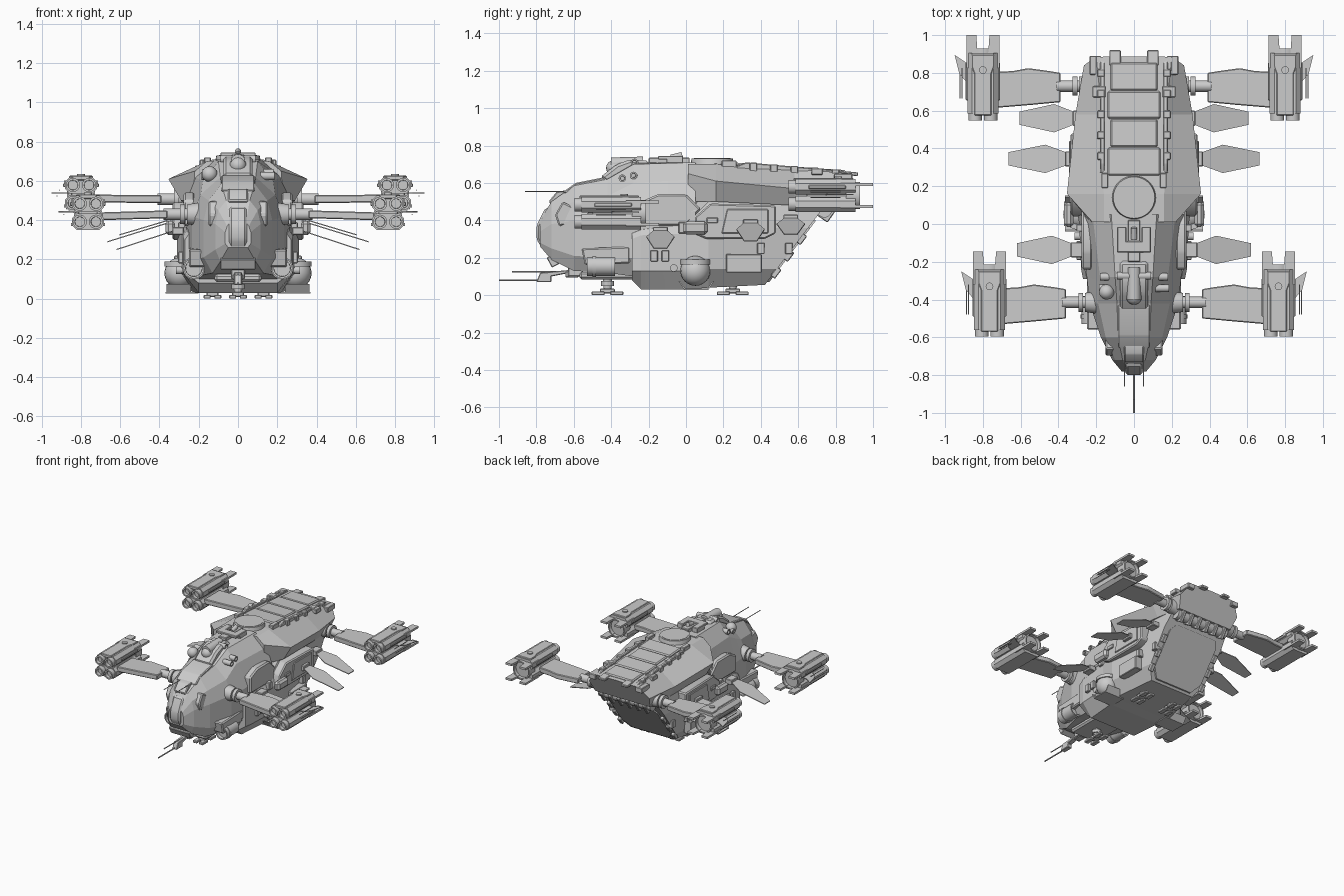
import bpy, bmesh, math
from mathutils import Vector, Matrix

if "Cube" in bpy.data.objects:
    bpy.data.objects.remove(bpy.data.objects["Cube"])

# ---------- helpers ----------
def emit(name, bm, mirror=False, bevel=0, sharp=0.4):
    bmesh.ops.recalc_face_normals(bm, faces=bm.faces[:])
    if bevel:
        bmesh.ops.bevel(bm, geom=bm.edges[:], offset=bevel, segments=1, affect='EDGES', clamp_overlap=True)
    if mirror:
        d = bmesh.ops.duplicate(bm, geom=bm.verts[:] + bm.edges[:] + bm.faces[:])['geom']
        for v in [g for g in d if isinstance(g, bmesh.types.BMVert)]:
            v.co.x *= -1
        bmesh.ops.reverse_faces(bm, faces=[g for g in d if isinstance(g, bmesh.types.BMFace)])
    for f in bm.faces:
        f.smooth = True
    for e in bm.edges:
        e.smooth = e.calc_face_angle(0) < sharp
    me = bpy.data.meshes.new(name)
    bm.to_mesh(me)
    bm.free()
    ob = bpy.data.objects.new(name, me)
    bpy.context.collection.objects.link(ob)
    return ob

def box(name, c, s, rot=(0, 0, 0), mirror=False, bevel=0.004):
    bm = bmesh.new()
    r = Matrix.Rotation(rot[2], 4, 'Z') @ Matrix.Rotation(rot[1], 4, 'Y') @ Matrix.Rotation(rot[0], 4, 'X')
    bmesh.ops.create_cube(bm, size=1, matrix=Matrix.Translation(c) @ r @ Matrix.Diagonal((*s, 1)))
    return emit(name, bm, mirror, bevel)

def tube(name, p, q, r, r2=None, n=20, mirror=False, bore=0):
    """Cylinder or cone from p to q; bore sinks a hole into both ends."""
    p, q = Vector(p), Vector(q)
    bm = bmesh.new()
    m = Matrix.Translation((p + q) / 2) @ (q - p).to_track_quat('Z', 'Y').to_matrix().to_4x4()
    bmesh.ops.create_cone(bm, cap_ends=True, segments=n, radius1=r, radius2=r if r2 is None else r2,
                          depth=(q - p).length, matrix=m)
    if bore:
        for f in [f for f in bm.faces if len(f.verts) == n]:
            nrm = f.normal.copy()
            bmesh.ops.inset_region(bm, faces=[f], thickness=r - bore)
            bmesh.ops.inset_region(bm, faces=[f], thickness=0.001)
            bmesh.ops.translate(bm, verts=f.verts[:], vec=-nrm * 0.025)
    return emit(name, bm, mirror)

def ball(name, c, r, mirror=False):
    bm = bmesh.new()
    bmesh.ops.create_uvsphere(bm, u_segments=20, v_segments=12, radius=r, matrix=Matrix.Translation(c))
    return emit(name, bm, mirror)

def prism(name, pts, axis, a, b, mirror=False, bevel=0, tilt=0, x0=0):
    """Extrude a (y,z) profile along x or an (x,y) outline along z, with optional slope in x."""
    bm = bmesh.new()
    rings = []
    for t in (a, b):
        co = [(t, u, v) if axis == 'x' else (u, v, t + tilt * (u - x0)) for u, v in pts]
        rings.append([bm.verts.new(c) for c in co])
    bm.faces.new(rings[0]); bm.faces.new(rings[1])
    for i in range(len(pts)):
        j = (i + 1) % len(pts)
        bm.faces.new((rings[0][i], rings[0][j], rings[1][j], rings[1][i]))
    return emit(name, bm, mirror, bevel)

def loft(name, secs):
    """Skin symmetric half-sections (y, shear, [(x,z)...]) running top centre to bottom centre."""
    bm = bmesh.new()
    rings = []
    for y, k, h in secs:
        full = h + [(-x, z) for x, z in reversed(h[1:-1])]
        rings.append([bm.verts.new((x, y + k * z, z)) for x, z in full])
    n = len(rings[0])
    for r, s in zip(rings, rings[1:]):
        for i in range(n):
            bm.faces.new((r[i], r[(i + 1) % n], s[(i + 1) % n], s[i]))
    bm.faces.new(rings[0]); bm.faces.new(rings[-1])
    return emit(name, bm, sharp=0.08)

# ---------- hull ----------
loft("cockpit_hull", [
    (-.78, 0, [(0, .40), (.04, .39), (.055, .37), (.065, .34), (.065, .28), (.05, .26), (0, .26)]),
    (-.72, 0, [(0, .50), (.06, .50), (.10, .45), (.115, .38), (.115, .25), (.09, .19), (0, .19)]),
    (-.60, 0, [(0, .59), (.085, .585), (.15, .50), (.175, .40), (.175, .21), (.13, .13), (0, .13)]),
    (-.42, 0, [(0, .63), (.09, .62), (.19, .53), (.235, .42), (.235, .20), (.18, .12), (0, .12)]),
    (-.28, 0, [(0, .71), (.10, .70), (.18, .60), (.25, .42), (.25, .20), (.20, .10), (0, .10)]),
    (.05, 0, [(0, .71), (.12, .71), (.22, .62), (.28, .45), (.28, .20), (.22, .10), (0, .10)])])
mid = [(0, .62), (.24, .60), (.27, .50), (.31, .36), (.31, .14), (.24, .04), (0, .04)]
loft("main_hull", [
    (-.29, 0, [(0, .34), (.20, .34), (.25, .33), (.27, .30), (.27, .13), (.20, .08), (0, .08)]),
    (-.24, 0, [(0, .36), (.20, .36), (.26, .35), (.28, .32), (.28, .13), (.20, .03), (0, .03)]),
    (.0, 0, [(0, .40), (.20, .40), (.27, .38), (.29, .33), (.29, .13), (.22, .03), (0, .03)]),
    (.12, 0, mid),
    (.38, .76, [(0, .62), (.22, .60), (.25, .50), (.265, .36), (.25, .14), (.19, .055), (0, .055)])])
loft("shoulder_armour", [
    (.01, 0, [(0, .705), (.16, .70), (.22, .65), (.23, .50), (0, .50)]),
    (.16, 0, [(0, .71), (.16, .70), (.355, .61), (.29, .50), (0, .50)]),
    (.58, 0, [(0, .68), (.17, .675), (.31, .57), (.265, .48), (0, .48)]),
    (.56, .5, [(0, .655), (.20, .65), (.265, .56), (.24, .47), (0, .47)])])
loft("rear_ramp", [(.37 + d, .76, [(0, .40), (.18, .40), (.215, .36), (.215, .13), (.16, .07), (0, .07)])
                   for d in (0, .022)])
tube("ramp_roller", (-.23, .74, .455), (.23, .74, .455), .04)
for i in range(6):
    box(f"roller_clamp_{i}", (-.19 + i * .076, .745, .45), (.025, .09, .09), (-.6, 0, 0))
for i, z in enumerate((.12, .21, .30)):
    box(f"ramp_hinge_{i}", (.235, .39 + .76 * z, z), (.03, .03, .06), (-.65, 0, 0), True)

# ---------- cockpit detail ----------
prism("canopy", [(-.66, .55), (-.59, .60), (-.44, .63), (-.40, .60), (-.60, .53)], 'x', -.085, .085, bevel=.006)
prism("windscreen_frame", [(-.735, .50), (-.69, .555), (-.64, .56), (-.68, .44)], 'x', -.05, .05, bevel=.006)
prism("nose_snout", [(-.80, .37), (-.75, .47), (-.70, .46), (-.70, .24), (-.77, .25), (-.80, .30)], 'x', -.045, .045, bevel=.012)
prism("cheek_armour", [(-.70, .43), (-.66, .50), (-.58, .46), (-.58, .38), (-.68, .37)], 'x', .08, .15, True, .008)
prism("jaw_plate", [(-.56, .25), (-.30, .26), (-.30, .17), (-.54, .16)], 'x', .15, .25, True, .008)
box("chin_intake", (0, -.70, .19), (.18, .07, .06), (.5, 0, 0))
prism("dome_housing", [(-.46, .63), (-.37, .70), (-.30, .725), (-.20, .72), (-.18, .65), (-.42, .60)], 'x', -.075, .075, bevel=.015)
ball("sensor_dome", (0, -.385, .68), .042)
tube("dome_top_barrel", (0, -.40, .70), (0, -.23, .705), .036)
ball("headlamp", (-.145, -.36, .635), .04)
for i, (y, z, x) in enumerate([(-.34, .625, .155), (-.28, .64, .15), (-.275, .71, .06)]):
    tube(f"porthole_{i}", (x - .04, y, z), (x + .03, y, z), .02, mirror=True, bore=.012)
tube("nose_aerial", (.05, -.86, .555), (.05, -.62, .555), .003, n=6, mirror=True)

# ---------- chin gun ----------
box("gun_mount", (0, -.59, .125), (.07, .08, .05))
box("gun_cradle", (0, -.61, .11), (.05, .07, .03))
prism("gun_body", [(-.78, .12), (-.62, .135), (-.62, .12), (-.72, .10), (-.72, .07), (-.80, .07)], 'x', -.02, .02, bevel=.004)
tube("gun_barrel", (0, -1, .08), (0, -.72, .08), .005, n=8)
tube("gun_upper_barrel", (0, -.93, .125), (0, -.66, .125), .004, n=8)

# ---------- roof ----------
tube("roof_hatch_ring", (0, .14, .68), (0, .14, .73), .12, .11, 32)
tube("roof_hatch_lid", (0, .14, .72), (0, .14, .733), .098, n=32)
box("roof_spine", (0, -.09, .715), (.065, .22, .04))
box("spine_block", (0, -.12, .735), (.18, .06, .02))
box("spine_rear_block", (.065, -.06, .725), (.05, .09, .04), mirror=True)
tube("spine_sensor", (0, -.08, .735), (0, -.02, .75), .016)
for i, y in enumerate((.33, .48, .63, .78)):
    box(f"roof_plate_{i}", (0, y, .692 - .07 * (y - .3)), (.28 - .03 * (i % 2), .147, .03), (-.06, 0, 0), bevel=.008)
prism("roof_rail", [(.27, .69), (.32, .71), (.84, .665), (.88, .64), (.86, .62), (.27, .66)], 'x', .155, .18, True, .005)
for i in range(5):
    y = .36 + i * .11
    box(f"rail_clamp_{i}", (.175, y, .688 - .08 * (y - .3)), (.04, .04, .05), mirror=True)
box("roof_lamp", (.155, .23, .70), (.035, .08, .04), mirror=True)
box("tail_bracket", (.10, .88, .65), (.06, .08, .02), (-.1, 0, 0), True)
box("tail_corner", (.205, .84, .63), (.06, .10, .04), mirror=True)
box("roof_vent", (.185, .70, .66), (.07, .06, .035), mirror=True)

# ---------- hull sides ----------
prism("side_door", [(.04, .33), (.11, .30), (.42, .30), (.48, .33), (.48, .48), (.13, .49), (.05, .42)], 'x', .26, .335, True, .008)
prism("door_inner_panel", [(.19, .33), (.44, .33), (.44, .46), (.22, .46)], 'x', .30, .343, True, .004)
box("door_handle", (.335, .14, .40), (.02, .06, .03), mirror=True)
box("side_locker", (.295, .31, .17), (.06, .19, .10), mirror=True)
prism("forward_upper_plate", [(-.24, .37), (-.24, .50), (-.15, .54), (.0, .54), (.08, .46), (0, .37)], 'x', .22, .278, True, .01)
for i, (y, z) in enumerate([(-.17, .21), (-.11, .21), (-.02, .36), (.40, .25), (.55, .25)]):
    box(f"side_fitting_{i}", (.28 if y < .5 else .255, y, z), (.05, .04, .06), mirror=True)
box("side_cleat", (.345, .05, .36), (.05, .13, .07), mirror=True, bevel=.015)
tube("side_cap", (.27, -.065, .145), (.315, -.065, .145), .02, mirror=True)
ball("belly_ball", (.295, .05, .13), .08, True)
tube("belly_ball_collar", (.295, .05, .165), (.295, .05, .19), .08, n=24, mirror=True)
prism("belly_step", [(-.01, .035), (.12, .035), (.12, .027), (-.01, .027)], 'x', .2, .37, True)
for s in (0, 1):
    y0, y1 = ((-.04, -.01), (.15, .12))[s]
    prism(f"belly_step_flap_{s}", [(y0, .075), (y1, .03), (y1 + .006 - .012 * s, .035), (y0 + .008 - .016 * s, .075)],
          'x', .24, .365, True)
tube("search_light", (.225, -.53, .155), (.225, -.38, .155), .052, n=24, mirror=True, bore=.042)
tube("search_light_band", (.225, -.50, .155), (.225, -.48, .155), .057, n=24, mirror=True)
box("belly_keel", (0, -.40, .105), (.24, .34, .04), bevel=.012)

# ---------- landing feet: one in front, two behind ----------
for tag, x, y in (("front", 0, -.42), ("rear", .13, .25)):
    mir = x > 0
    tube(f"{tag}_leg", (x, y, .02), (x, y, .12), .02, .026, 12, mir)
    tube(f"{tag}_leg_collar", (x, y, .05), (x, y, .075), .034, n=12, mirror=mir)
    box(f"{tag}_foot", (x, y, .022), (.06, .08, .025), mirror=mir)
    for s in (-1, 1):
        for dx in (-.027, .027):
            box(f"{tag}_toe_{s}_{dx}", (x + dx, y + s * .05, .01), (.036, .07, .02), mirror=mir)

# ---------- leaf fins ----------
for i, (xr, xt, y, zr, zt) in enumerate([(.33, .62, -.137, .345, .25), (.36, .665, .345, .385, .29), (.32, .605, .56, .41, .325)]):
    m = xr + (xt - xr) * .36
    prism(f"leaf_fin_{i}", [(xr, y - .035), (m, y - .075), (xt, y - .035), (xt, y + .035), (m, y + .075), (xr, y + .035)],
          'z', zr - .003, zr + .003, True, tilt=(zt - zr) / (xt - xr), x0=xr)
    box(f"fin_bracket_{i}", (xr - .025, y, zr), (.06, .08, .04), mirror=True)

# ---------- wings and engine pods ----------
def engine(tag, y, x, z, wz, root, slope):
    """y: pod middle, x: pod centre, z: pod middle height, wz: wing height."""
    wy = y - .055
    h = wy + .01
    tube(f"{tag}_wing_hub", (.20, h, wz), (root - .10, h, wz), .06, .05, 24, True)
    tube(f"{tag}_wing_ring", (root - .09, h, wz), (root - .065, h, wz), .05, n=24, mirror=True)
    tube(f"{tag}_wing_axle", (root - .12, h, wz), (root + .02, h, wz), .03, n=16, mirror=True)
    outline = [(root, wy - .075), (root + .16, wy - .09), (x - .07, wy - .105), (x - .07, wy + .085), (root + .25, wy + .09),
               (root + .17, wy + .105), (root + .06, wy + .09), (root, wy + .08)]
    prism(f"{tag}_wing", outline, 'z', wz - .02, wz + .02, True, .005, slope, root)
    box(f"{tag}_pod_core", (x, y, z), (.10, .26, .07), mirror=True)
    for row, s in (("upper", 1), ("lower", -1)):
        c = z + s * .046
        bm = bmesh.new()                                   # octagonal casing
        bmesh.ops.create_cone(bm, cap_ends=True, segments=8, radius1=.0455, radius2=.0455, depth=.32,
            matrix=Matrix.Translation((x, y - .03, c)) @ Matrix.Rotation(math.pi / 2, 4, 'X') @ Matrix.Rotation(math.pi / 8, 4, 'Z'))
        for v in bm.verts:
            v.co.x += math.copysign(.04, v.co.x - x)
        emit(f"{tag}_{row}_casing", bm, True)
        for dx in (-.041, .041):
            tube(f"{tag}_{row}_nozzle_{dx}", (x + dx, y - .226, c), (x + dx, y + .10, c), .036, mirror=True, bore=.025)
        # forked tail hood
        prism(f"{tag}_{row}_tail_hood", [(x - .087, y + .05), (x + .087, y + .05), (x + .087, y + .225), (x + .035, y + .225),
              (x + .028, y + .13), (x - .028, y + .13), (x - .035, y + .225), (x - .087, y + .225)],
              'z', c + s * .006, c + s * .022, True)
    tube(f"{tag}_tail_pipe", (x, y + .08, z), (x, y + .155, z), .072, n=24, mirror=True, bore=.062)
    prism(f"{tag}_pod_top", [(x - .045, y - .20), (x + .045, y - .20), (x + .045, y + .02), (x + .06, y + .06), (x + .06, y + .12),
          (x - .06, y + .12), (x - .06, y + .06), (x - .045, y + .02)], 'z', z + .07, z + .094, True, .004)
    tube(f"{tag}_pod_cap", (x, y + .04, z + .09), (x, y + .04, z + .102), .02, mirror=True)
    box(f"{tag}_pod_side_rail", (x, y - .02, z + .045), (.182, .20, .02), mirror=True)
    prism(f"{tag}_pod_winglet", [(x + .05, y - .03), (x + .09, y - .02), (x + .125, y + .02), (x + .15, y + .12), (x + .09, y + .08), (x + .05, y + .08)],
          'z', z + .002, z + .008, True)
    for k in (0, 1):
        p = Vector((x + .11 + .012 * k, y - .11, z + .02 - .03 * k))
        tube(f"{tag}_pod_spike_{k}", p, p + Vector((0, .16, 0)), .003, n=6, mirror=True)

engine("rear", .775, .80, .533, .507, .39, .01)
engine("front", -.37, .765, .438, .43, .36, -.03)
